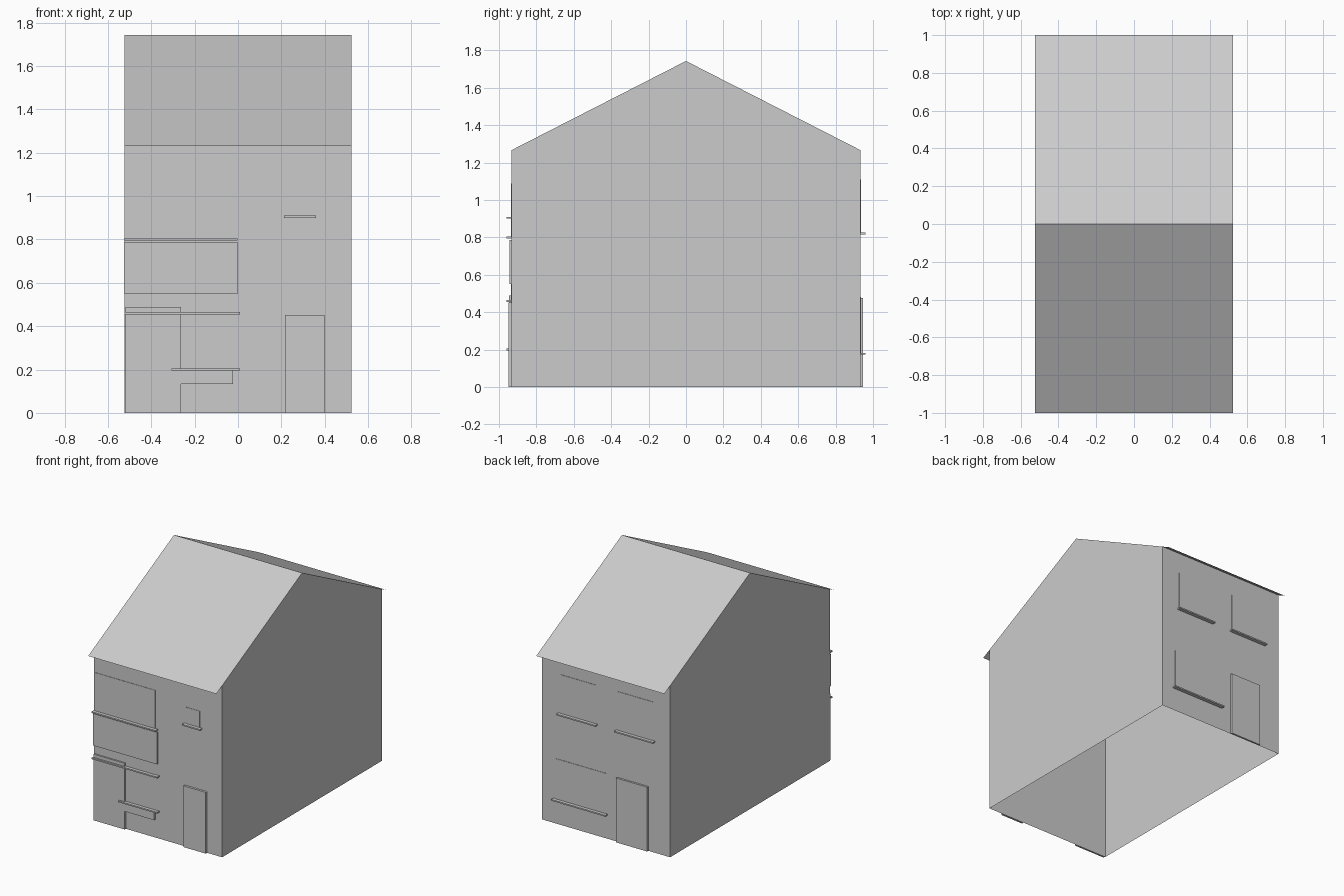
import bpy

if "Cube" in bpy.data.objects:
    bpy.data.objects.remove(bpy.data.objects["Cube"])

W, D = 0.523, 0.932          # half width, half depth of the walls
RIDGE, EAVE = 1.743, 1.232   # roof heights at y = 0 and y = +-1
TOP = RIDGE - (RIDGE - EAVE) * D


def mesh(name, verts, faces):
    me = bpy.data.meshes.new(name)
    me.from_pydata(verts, [], faces)
    me.update()
    ob = bpy.data.objects.new(name, me)
    bpy.context.collection.objects.link(ob)
    return ob


def block(name, side, x0, x1, z0, z1, out):
    """Box on the front (side -1) or back (side +1) wall, standing out by out."""
    ya, yb = sorted((side * D, side * (D + out)))
    v = [(x, y, z) for z in (z0, z1) for y in (ya, yb) for x in (x0, x1)]
    f = [(0, 2, 3, 1), (4, 5, 7, 6), (0, 1, 5, 4), (2, 6, 7, 3), (0, 4, 6, 2), (1, 3, 7, 5)]
    inner = 2 if side > 0 else 3   # face against the wall is left out
    return mesh(name, v, [q for i, q in enumerate(f) if i != inner])


# walls: open shell with two gables
profile = [(-D, 0), (D, 0), (D, TOP), (0, RIDGE), (-D, TOP)]
verts = [(x, y, z) for x in (-W, W) for y, z in profile]
mesh("walls", verts, [(4, 3, 2, 1, 0), (5, 6, 7, 8, 9), (0, 5, 9, 4), (1, 2, 7, 6)])

# roof: two thin sheets overhanging the front and back walls
roof = [(x, y, z) for y, z in ((-1, EAVE), (0, RIDGE), (1, EAVE)) for x in (-W, W)]
mesh("roof", roof, [(0, 1, 3, 2), (2, 3, 5, 4)])

GLASS, PANEL, SILL = 0.003, 0.014, 0.027

# front and back windows
for name, side, x0, x1, z0, z1 in [
    ("front_upper_window", -1, -0.508, -0.022, 0.80, 1.087),
    ("front_small_window", -1, 0.23, 0.342, 0.905, 1.03),
    ("front_lower_window", -1, -0.497, -0.007, 0.20, 0.56),
    ("back_upper_window_a", 1, 0.085, 0.375, 0.82, 1.11),
    ("back_upper_window_b", 1, -0.385, -0.10, 0.82, 1.11),
    ("back_lower_window", 1, 0.0, 0.41, 0.18, 0.48),
]:
    block(name, side, x0, x1, z0, z1, GLASS)

# sills and ledges
for name, side, x0, x1, z in [
    ("front_upper_sill", -1, -0.525, -0.002, 0.80),
    ("front_small_sill", -1, 0.213, 0.36, 0.905),
    ("front_ledge", -1, -0.523, 0.01, 0.46),
    ("front_lower_sill", -1, -0.307, 0.01, 0.20),
    ("back_upper_sill_a", 1, 0.07, 0.387, 0.82),
    ("back_upper_sill_b", 1, -0.40, -0.085, 0.82),
    ("back_lower_sill", 1, -0.012, 0.43, 0.178),
]:
    block(name, side, x0, x1, z - 0.005, z + 0.005, SILL)

# doors and wall panels
for name, side, x0, x1, z0, z1, out in [
    ("front_wide_panel", -1, -0.525, -0.001, 0.55, 0.785, 0.012),
    ("front_left_door", -1, -0.518, -0.263, 0.0, 0.488, PANEL),
    ("front_under_sill_panel", -1, -0.263, -0.022, 0.133, 0.20, PANEL),
    ("front_right_door", -1, 0.217, 0.40, 0.0, 0.452, PANEL + 0.002),
    ("back_door", 1, -0.345, -0.09, 0.0, 0.475, PANEL),
]:
    block(name, side, x0, x1, z0, z1, out)
